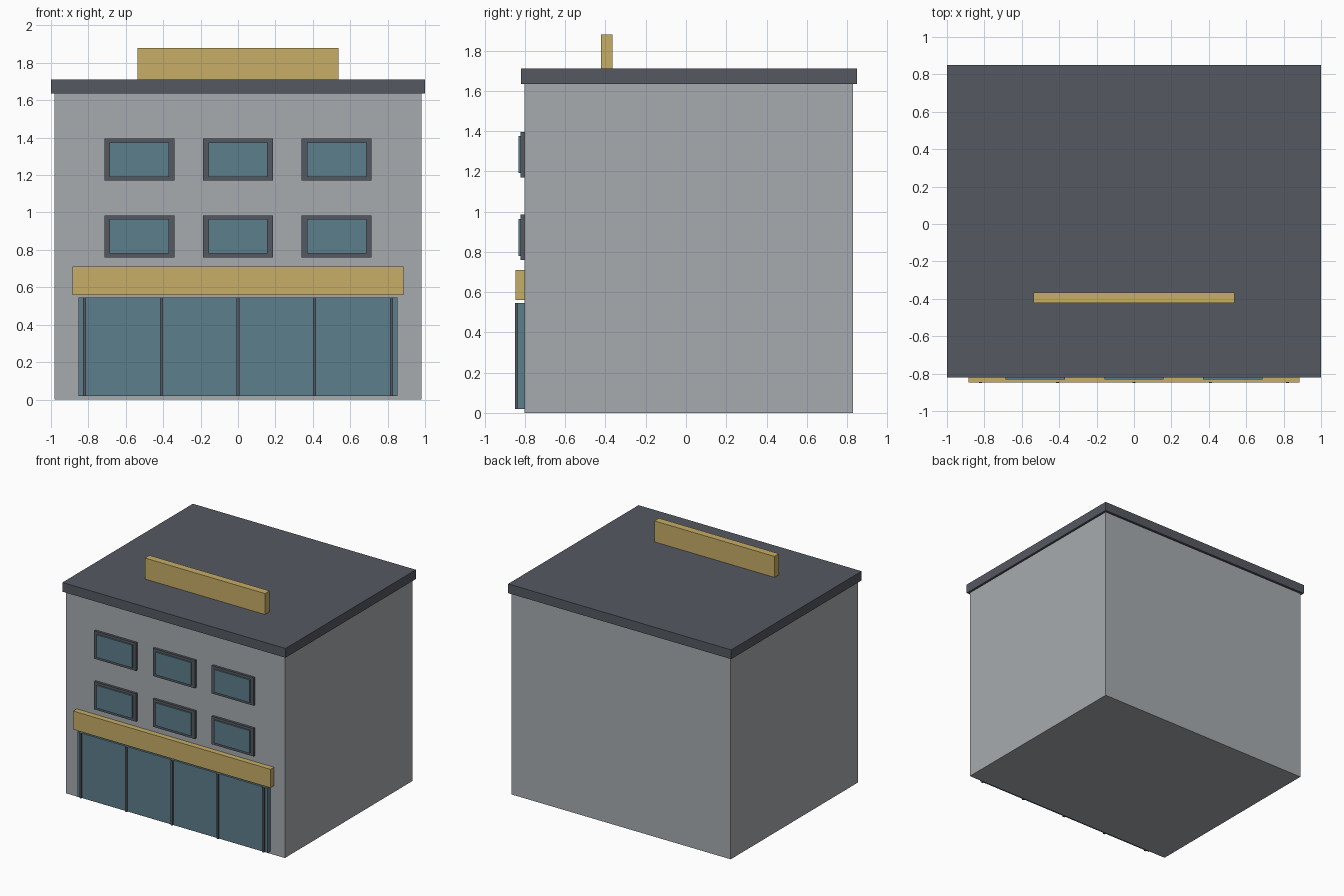
import bpy

cube = bpy.data.objects.get("Cube")
if cube:
    bpy.data.objects.remove(cube, do_unlink=True)


def material(name, rgb):
    mat = bpy.data.materials.new(name)
    mat.use_nodes = True
    mat.diffuse_color = (*rgb, 1)
    mat.node_tree.nodes["Principled BSDF"].inputs["Base Color"].default_value = (*rgb, 1)
    return mat


WALL = material("pale grey wall", (0.39, 0.41, 0.43))
DARK = material("dark slate", (0.09, 0.10, 0.12))
GLASS = material("blue glass", (0.107, 0.209, 0.258))
GOLD = material("mustard sign", (0.57, 0.42, 0.136))


def box(name, mat, x, y, z):
    """Box spanning the given (low, high) range on each axis."""
    bpy.ops.mesh.primitive_cube_add(size=1, location=[sum(r) / 2 for r in (x, y, z)])
    ob = bpy.context.object
    ob.name = name
    ob.scale = [r[1] - r[0] for r in (x, y, z)]
    bpy.ops.object.transform_apply(location=False, rotation=False, scale=True)
    ob.data.materials.append(mat)
    return ob


def span(centre, half):
    return centre - half, centre + half


FACE = -0.803  # front wall plane

# Main block, roof slab and rooftop sign
box("building_body", WALL, span(0, 0.982), (FACE, 0.83), (0, 1.635))
box("roof_slab", DARK, span(0, 1.0), (-0.82, 0.85), (1.635, 1.71))
box("roof_sign", GOLD, span(0, 0.538), (-0.423, -0.365), (1.71, 1.88))

# Shop front: glazing, mullions and fascia band
box("shop_glass", GLASS, span(0, 0.853), (-0.838, FACE), (0.02, 0.545))
for i in range(-2, 3):
    box("shop_mullion", DARK, span(i * 0.41, 0.008), (-0.85, FACE), (0.02, 0.545))
box("shop_fascia", GOLD, span(0, 0.885), (-0.848, FACE), (0.56, 0.71))

# Two rows of three windows, each pane standing proud of its frame
for z in (0.872, 1.283):
    for x in (-0.527, 0, 0.527):
        box("window_frame", DARK, span(x, 0.188), (-0.822, FACE), span(z, 0.113))
        box("window_pane", GLASS, span(x, 0.159), (-0.832, -0.822), span(z, 0.092))
